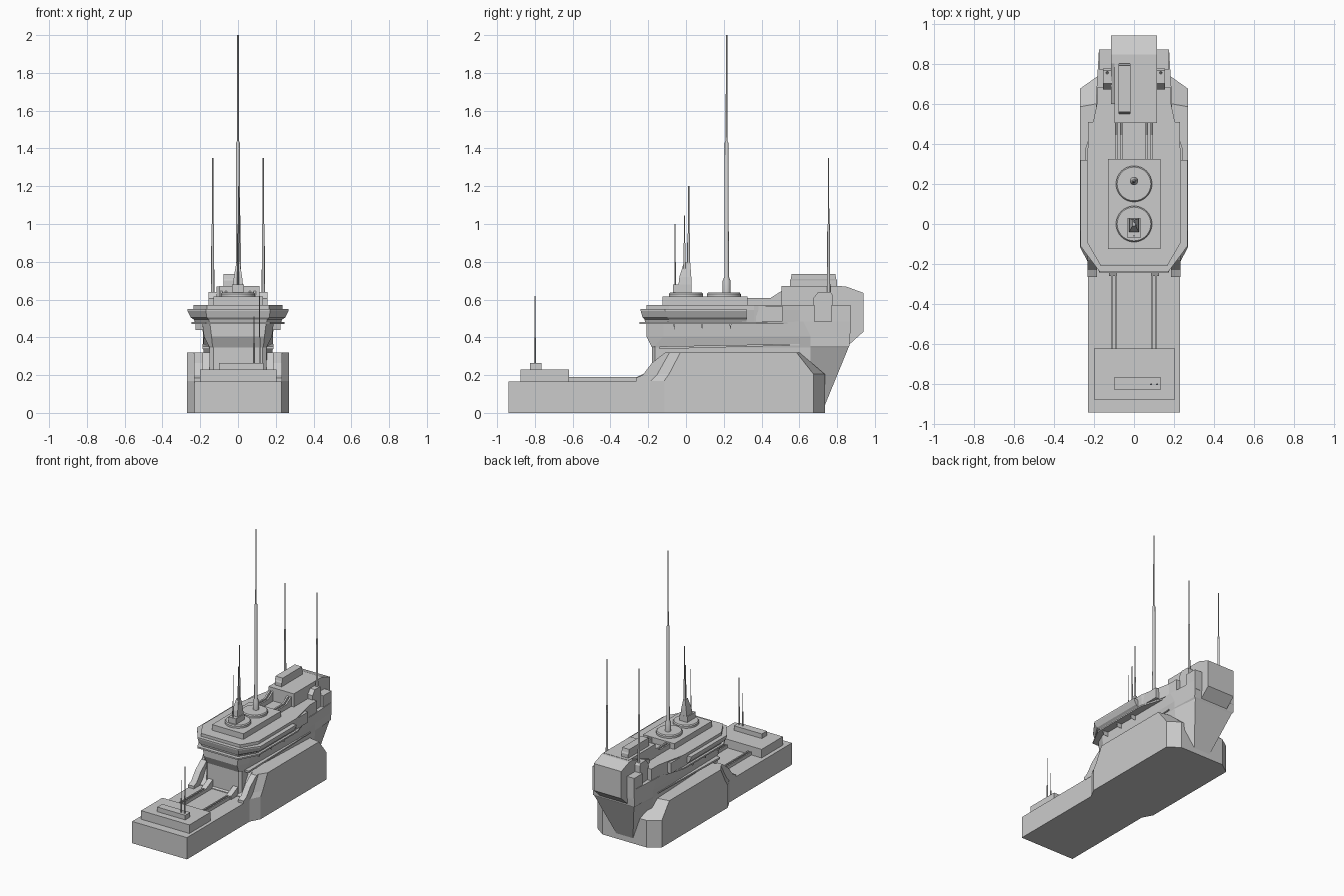
import bpy, bmesh, math


def mesh_object(name, verts, faces):
    me = bpy.data.meshes.new(name)
    me.from_pydata(verts, [], faces)
    bm = bmesh.new()
    bm.from_mesh(me)
    bmesh.ops.recalc_face_normals(bm, faces=bm.faces)
    bm.to_mesh(me)
    bm.free()
    ob = bpy.data.objects.new(name, me)
    bpy.context.collection.objects.link(ob)
    return ob


def bridge_rings(name, rings):
    """Skin a stack of equal-length rings and cap both ends."""
    n = len(rings[0])
    verts = [p for r in rings for p in r]
    faces = [list(range(n)), list(range(len(verts) - n, len(verts)))]
    for k in range(len(rings) - 1):
        for i in range(n):
            j = (i + 1) % n
            faces.append([k * n + i, k * n + j, (k + 1) * n + j, (k + 1) * n + i])
    return mesh_object(name, verts, faces)


def loft(name, levels):
    """Levels are (z, half outline of (x, y)); outlines are mirrored in x."""
    rings = []
    for z, half in levels:
        rings.append([(x, y, z) for x, y in half] + [(-x, y, z) for x, y in reversed(half)])
    return bridge_rings(name, rings)


def side_profile(name, x0, x1, pts):
    return bridge_rings(name, [[(x, y, z) for y, z in pts] for x in (x0, x1)])


def box(name, x0, x1, y0, y1, z0, z1):
    return side_profile(name, x0, x1, [(y0, z0), (y1, z0), (y1, z1), (y0, z1)])


def both(maker, name, x0, x1, *args):
    maker("right_" + name, x0, x1, *args)
    maker("left_" + name, -x1, -x0, *args)


def turned(name, x, y, steps, n=12):
    """Stepped round part from (z, radius) pairs."""
    rings = [[(x + r * math.cos(2 * math.pi * i / n), y + r * math.sin(2 * math.pi * i / n), z)
              for i in range(n)] for z, r in steps]
    ob = bridge_rings(name, rings)
    for p in ob.data.polygons:
        p.use_smooth = len(p.vertices) == 4 and abs(p.normal.z) < 0.5
    return ob


# Low front deck and wide chamfered hull
box("front_deck", -.23, .23, -.94, 0, 0, .165)
low = [(.23, -.19), (.27, -.115), (.27, .675), (.185, .735)]
loft("wide_hull", [(0, low), (.17, low[:2] + [(.27, .675), (.185, .735)]),
                   (.205, [(.23, -.155), (.27, -.09), (.27, .675), (.185, .735)]),
                   (.32, [(.23, -.09), (.27, -.03), (.27, .585), (.185, .60)])])
both(side_profile, "deck_shoulder", .185, .232,
     [(-.265, .16), (-.265, .185), (-.23, .20), (-.18, .265), (-.11, .32), (0, .32), (0, .16)])

# Front deck equipment
box("deck_locker", -.2, .205, -.875, -.62, .16, .23)
box("deck_console", -.1, .135, -.825, -.765, .22, .265)
for x0 in (.085, .105):
    both(box, "deck_rail", x0, x0 + .01, -.62, -.17, .16, .19)
both(side_profile, "rail_foot", .085, .125, [(-.26, .16), (-.26, .19), (-.17, .235), (-.17, .16)])
turned("deck_aerial_tall", .115, -.8, [(.26, .005), (.40, .005), (.40, .0025), (.62, .0025)], 8)
turned("deck_aerial_short", .085, -.8, [(.26, .005), (.37, .005), (.37, .0025), (.51, .0025)], 8)

# Superstructure body with flared neck and raked stern
loft("main_body", [
    (.04, [(.13, -.18), (.15, -.165), (.155, .66), (.07, .735)]),
    (.345, [(.13, -.18), (.15, -.165), (.185, .66), (.165, .86)]),
    (.355, [(.135, -.185), (.155, -.165), (.185, .66), (.175, .865)]),
    (.405, [(.14, -.21), (.18, -.12), (.185, .66), (.175, .868)]),
    (.485, [(.15, -.21), (.19, -.12), (.19, .62), (.175, .87)])])
side_profile("belt_line", -.189, .189, [(-.14, .338), (.6, .358), (.6, .366), (-.14, .352)])

# Walkway plate with brackets
walk = [(.17, -.245), (.245, -.10), (.245, .37), (.185, .55)]
loft("walkway", [(.471, walk), (.482, walk)])
for y in (-.062, .085, .235):
    both(side_profile, "walkway_bracket", .17, .225, [(y - .006, .475), (y + .006, .475), (y, .44)])

# Flared bridge and its roof
loft("bridge", [(.475, [(.15, -.215), (.225, -.09), (.225, .32)]),
                (.495, [(.155, -.22), (.235, -.09), (.235, .32)]),
                (.505, [(.165, -.23), (.25, -.10), (.25, .32)]),
                (.54, [(.17, -.24), (.267, -.11), (.267, .32)]),
                (.55, [(.17, -.24), (.267, -.11), (.267, .32)])])
roof = [(.165, -.21), (.235, -.09), (.235, .36), (.185, .60), (.185, .68)]
loft("bridge_roof", [(.48, [(.14, -.19), (.22, -.08), (.23, .36), (.185, .60), (.185, .68)]),
                     (.545, roof), (.572, roof)])
both(side_profile, "side_window", .17, .23, [(.37, .485), (.37, .565), (.51, .565), (.51, .485)])
box("roof_platform", -.13, .133, -.125, .325, .565, .615)

# Round mounts on the roof
turned("aft_mount", 0, .2, [(.61, .09), (.63, .09), (.637, .084)], 32)
turned("fore_mount", 0, 0, [(.61, .09), (.63, .09), (.637, .084)], 32)
turned("main_mast", 0, .215, [(.63, .021), (.70, .021), (.72, .012), (1.43, .010),
                              (1.44, .005), (2.0, .004)])

# Forward sensor bracket and poles
box("sensor_base", -.032, .032, -.07, .03, .63, .68)
bridge_rings("sensor_tower", [
    [(-w, a, z), (w, a, z), (w, b, z), (-w, b, z)]
    for z, w, a, b in ((.635, .03, -.045, .03), (.72, .022, -.035, .028), (.80, .008, -.01, .022))])
turned("sensor_pole_tall", .003, .014, [(.7, .009), (.95, .007), (.95, .004), (1.2, .0035)], 8)
turned("sensor_pole_mid", .01, -.008, [(.7, .006), (.9, .006), (.9, .003), (1.045, .003)], 8)
turned("sensor_pole_thin", 0, -.058, [(.67, .004), (.8, .004), (.8, .0025), (1.0, .0025)], 8)

# Roof rails running to the stern house
for x0 in (.058, .082):
    both(side_profile, "roof_rail", x0, x0 + .012,
         [(.30, .565), (.30, .607), (.445, .607), (.505, .645), (.505, .565)])

# Stern house, upper box and overhanging stern block
side_profile("stern_block", -.115, .115, [(.60, .36), (.60, .60), (.80, .67), (.845, .67),
                                          (.94, .635), (.94, .43), (.862, .36)])
box("stern_house", -.097, .115, .505, .825, .56, .672)
bridge_rings("stern_hatch", [
    [(-.0475 - w, .675 - l, z), (-.0475 + w, .675 - l, z), (-.0475 + w, .675 + l, z), (-.0475 - w, .675 + l, z)]
    for z, w, l in ((.66, .028, .125), (.70, .028, .125), (.71, .03, .12), (.735, .03, .115))])
both(box, "stern_shoulder", .10, .175, .77, .87, .42, .572)

# Side pods with whip aerials
both(side_profile, "side_pod", .11, .155, [(.672, .48), (.672, .605), (.70, .64), (.765, .64),
                                            (.775, .625), (.775, .48)])
for side, sx in (("right", 1), ("left", -1)):
    turned(side + "_stern_aerial", sx * .134, .755,
           [(.62, .009), (1.0, .007), (1.0, .0035), (1.35, .003)], 8)
